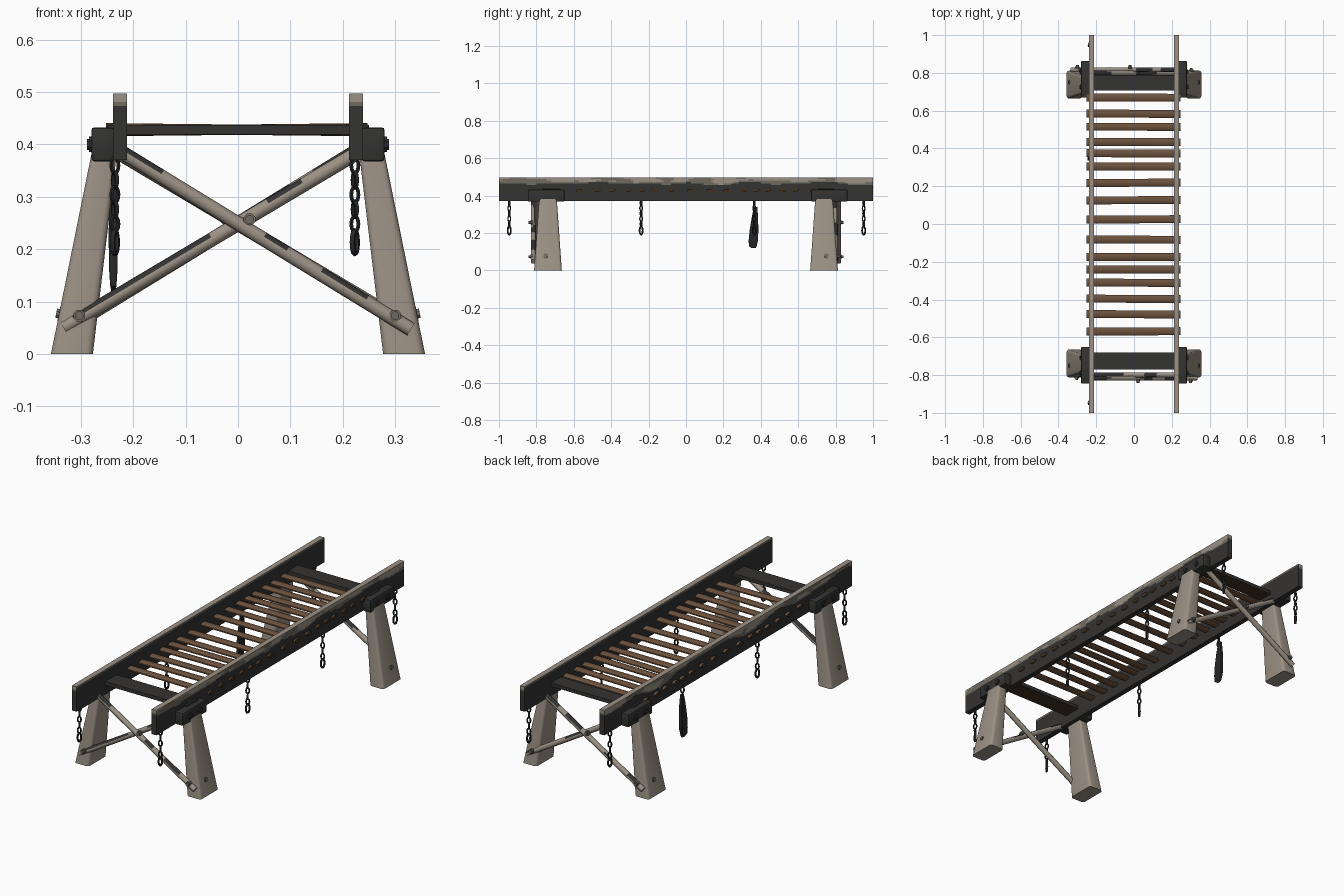
import bpy, bmesh, math, random
from mathutils import Vector, noise

if "Cube" in bpy.data.objects:
    bpy.data.objects.remove(bpy.data.objects["Cube"])
random.seed(4)


def material(name, rgb):
    m = bpy.data.materials.new(name)
    m.diffuse_color = (*rgb, 1)
    m.use_nodes = True
    m.node_tree.nodes["Principled BSDF"].inputs["Base Color"].default_value = m.diffuse_color
    return m


TAN = material("weathered tan", (0.33, 0.285, 0.235))
MID = material("worn grey", (0.16, 0.145, 0.12))
DARK = material("charred black", (0.034, 0.033, 0.032))
IRON = material("dark iron", (0.02, 0.02, 0.02))
BROWN = material("rung brown", (0.15, 0.083, 0.046))
BROWN2 = material("dark brown", (0.05, 0.03, 0.017))


def finish(name, bm, mats, rule=None, angle=40):
    bmesh.ops.recalc_face_normals(bm, faces=bm.faces[:])
    bm.normal_update()
    if rule:
        for f in bm.faces:
            f.material_index = rule(f.calc_center_median(), f.normal)
    me = bpy.data.meshes.new(name)
    bm.to_mesh(me)
    bm.free()
    for m in mats:
        me.materials.append(m)
    ob = bpy.data.objects.new(name, me)
    bpy.context.collection.objects.link(ob)
    bpy.ops.object.select_all(action='DESELECT')
    ob.select_set(True)
    bpy.context.view_layer.objects.active = ob
    bpy.ops.object.shade_smooth_by_angle(angle=math.radians(angle))
    return ob


def loft(bm, rings):
    vs = [[bm.verts.new(p) for p in r] for r in rings]
    n = len(vs[0])
    for a, b in zip(vs, vs[1:]):
        for i in range(n):
            j = (i + 1) % n
            bm.faces.new((a[i], a[j], b[j], b[i]))
    bm.faces.new(vs[0])
    bm.faces.new(vs[-1])


def rod(bm, p, q, r, sides=10, steps=1, flat=1.0):
    p, q = Vector(p), Vector(q)
    d = (q - p).normalized()
    u = d.cross(Vector((0, 0, 1)) if abs(d.z) < 0.9 else Vector((0, 1, 0))).normalized()
    w = u.cross(d)
    ang = [2 * math.pi * (i + 0.5) / sides for i in range(sides)]
    loft(bm, [[p.lerp(q, k / steps) + u * (r * math.cos(a)) + w * (r * flat * math.sin(a))
               for a in ang] for k in range(steps + 1)])


def rounded_rect(cx, cy, z, hx, hy, c):
    pts = []
    for sx, sy, a0 in ((1, 1, 0), (-1, 1, 90), (-1, -1, 180), (1, -1, 270)):
        for k in range(4):
            a = math.radians(a0 + 30 * k)
            pts.append((cx + sx * (hx - c) + c * math.cos(a),
                        cy + sy * (hy - c) + c * math.sin(a), z))
    return pts


def bolt(bm, p, d, r, h):
    # domed bolt head
    p, d = Vector(p), Vector(d)
    rod(bm, p, p + d * h * 0.6, r, 8)
    rod(bm, p + d * h * 0.6, p + d * h, r * 0.7, 8)


# side rails with worn upper edges
YS = [-1 + 2 * i / 150 for i in range(151)]
for s, nm in ((-1, "left"), (1, "right")):
    ox, ix = s * 0.239, s * 0.212
    bm = bmesh.new()
    loft(bm, [[(ox, y, z) for y in YS] + [(ix, y, z) for y in reversed(YS)]
              for z in [0.37 + 0.127 * k / 16 for k in range(17)]])

    def rail_rule(c, n, s=s):
        if abs(n.z) > 0.5:
            return 0 if n.z > 0 else 2
        v = noise.noise(Vector((c.y * 5, c.z * 14, s * 7.3)))
        v2 = noise.noise(Vector((c.y * 7 + 9, c.z * 25, s * 3.1)))
        edge = 0.474 if abs(n.y) > 0.5 else (0.464 + 0.035 * v if n.x * s > 0 else 0.487)
        if c.z < edge:
            return 2
        return 1 if v2 > 0.12 or c.z < edge + 0.008 else 0
    finish(nm + "_rail", bm, [TAN, MID, DARK], rail_rule)

# rungs through the rails
rung_y = (0.67, 0.585, 0.515, 0.435, 0.375, 0.305, 0.217, 0.125, 0.024,
          -0.082, -0.175, -0.24, -0.31, -0.395, -0.477, -0.57)
for i, y in enumerate(rung_y):
    bm = bmesh.new()
    t = random.uniform(-0.003, 0.003)
    rod(bm, (-0.252, y, 0.428 + t), (0.247, y + t, 0.428 - t), 0.022, 10, 1, 0.45)
    finish("rung_%d" % (i + 1), bm, [BROWN, BROWN2], lambda c, n: 1 if abs(n.x) > 0.9 else 0)


# end boards: black above, brown beneath
for y, hy, nm in ((-0.725, 0.046, "front"), (0.748, 0.04, "back")):
    bm = bmesh.new()
    loft(bm, [rounded_rect(0, y, z, 0.25, hy, 0.005) for z in (0.419, 0.437)])
    finish(nm + "_end_board", bm, [DARK, BROWN2], lambda c, n: 1 if n.z < -0.5 else 0)

# trestles: legs, caps, crossed braces and bolts
for e, nm in ((-1, "front"), (1, "back")):
    ly = e * 0.738
    cy = -0.748 if e < 0 else 0.766
    for s, side in ((-1, "left"), (1, "right")):
        bm = bmesh.new()
        loft(bm, [rounded_rect(s * 0.317, ly, 0.0, 0.040, 0.074, 0.014),
                  rounded_rect(s * 0.251, ly, 0.41, 0.023, 0.045, 0.009)])
        finish("%s_%s_leg" % (nm, side), bm, [TAN], angle=35)
        bm = bmesh.new()
        bmesh.ops.create_cube(bm, size=1)
        for v in bm.verts:
            v.co = (s * 0.258 + v.co.x * 0.044, cy + v.co.y * 0.195, 0.4 + v.co.z * 0.065)
        bmesh.ops.bevel(bm, geom=bm.edges[:], offset=0.006, segments=2, profile=0.5, affect='EDGES')
        for dy in (-0.04, 0.04):
            bolt(bm, (s * 0.278, cy + dy, 0.4), (s, 0, 0), 0.016, 0.01)
        finish("%s_%s_cap" % (nm, side), bm, [DARK])
        bm = bmesh.new()
        bolt(bm, (s * 0.334, ly - e * -0.012, 0.075), (s, 0, 0.2), 0.014, 0.013)
        finish("%s_%s_leg_bolt" % (nm, side), bm, [MID])

    # the back trestle is the front one turned half round
    f = -e

    def brace_rule(c, n):
        v = noise.noise(Vector((c.x * 9, c.y * 9, c.z * 9)))
        return 1 if n.z > 0.45 and v > 0.08 else 0
    for k, (a, b, y) in enumerate((((-0.235, 0.393), (0.33, 0.047), 0.817),
                                   ((-0.333, 0.05), (0.235, 0.388), 0.799))):
        bm = bmesh.new()
        rod(bm, (f * a[0], e * y, a[1]), (f * b[0], e * y, b[1]), 0.0135, 10, 26)
        finish("%s_brace_%d" % (nm, k + 1), bm, [TAN, DARK], brace_rule)
    bm = bmesh.new()
    for x, z, y in ((0.3, 0.073, 0.82), (-0.303, 0.073, 0.805), (0.022, 0.257, 0.82)):
        bolt(bm, (f * x, e * y, z), (0, e, 0), 0.012, 0.021)
    finish(nm + "_brace_bolts", bm, [MID])


def link(bm, x, y, z, half_h, half_w, r, turn):
    # one oval chain link
    N, M = 12, 6
    vs = []
    for i in range(N):
        a = 2 * math.pi * i / N
        row = []
        for j in range(M):
            b = 2 * math.pi * j / M
            h = (half_w - r + r * math.cos(b)) * math.cos(a)
            v = (half_h - r + r * math.cos(b)) * math.sin(a)
            d = r * math.sin(b)
            row.append(bm.verts.new((x + h * math.cos(turn) - d * math.sin(turn),
                                     y + h * math.sin(turn) + d * math.cos(turn), z + v)))
        vs.append(row)
    for i in range(N):
        for j in range(M):
            i2, j2 = (i + 1) % N, (j + 1) % M
            bm.faces.new((vs[i][j], vs[i2][j], vs[i2][j2], vs[i][j2]))


# hanging chains under both rails, one carrying a strap
for s, side in ((-1, "left"), (1, "right")):
    for i, y in enumerate((-0.945, -0.24, 0.365, 0.95)):
        x = s * 0.229 - 0.006
        strap = s < 0 and i == 2
        bm = bmesh.new()
        for k in range(2 if strap else 5):
            link(bm, x, y, 0.36 - 0.028 * k, 0.019, 0.012, 0.0042, math.pi / 2 * (k % 2) + 0.5)
        if not strap:
            link(bm, x, y, 0.213, 0.027, 0.015, 0.0055, 1.1)
        finish("%s_chain_%d" % (side, i + 1), bm, [IRON], angle=60)
        if strap:
            bm = bmesh.new()
            loft(bm, [rounded_rect(x - 0.003, cy2, z, hx, hy, 0.003) for z, cy2, hx, hy in
                      ((0.34, 0.372, 0.006, 0.009), (0.29, 0.369, 0.008, 0.016),
                       (0.22, 0.364, 0.009, 0.023), (0.16, 0.36, 0.008, 0.025),
                       (0.13, 0.357, 0.006, 0.021), (0.12, 0.362, 0.004, 0.012))])
            finish("hanging_strap", bm, [IRON])
